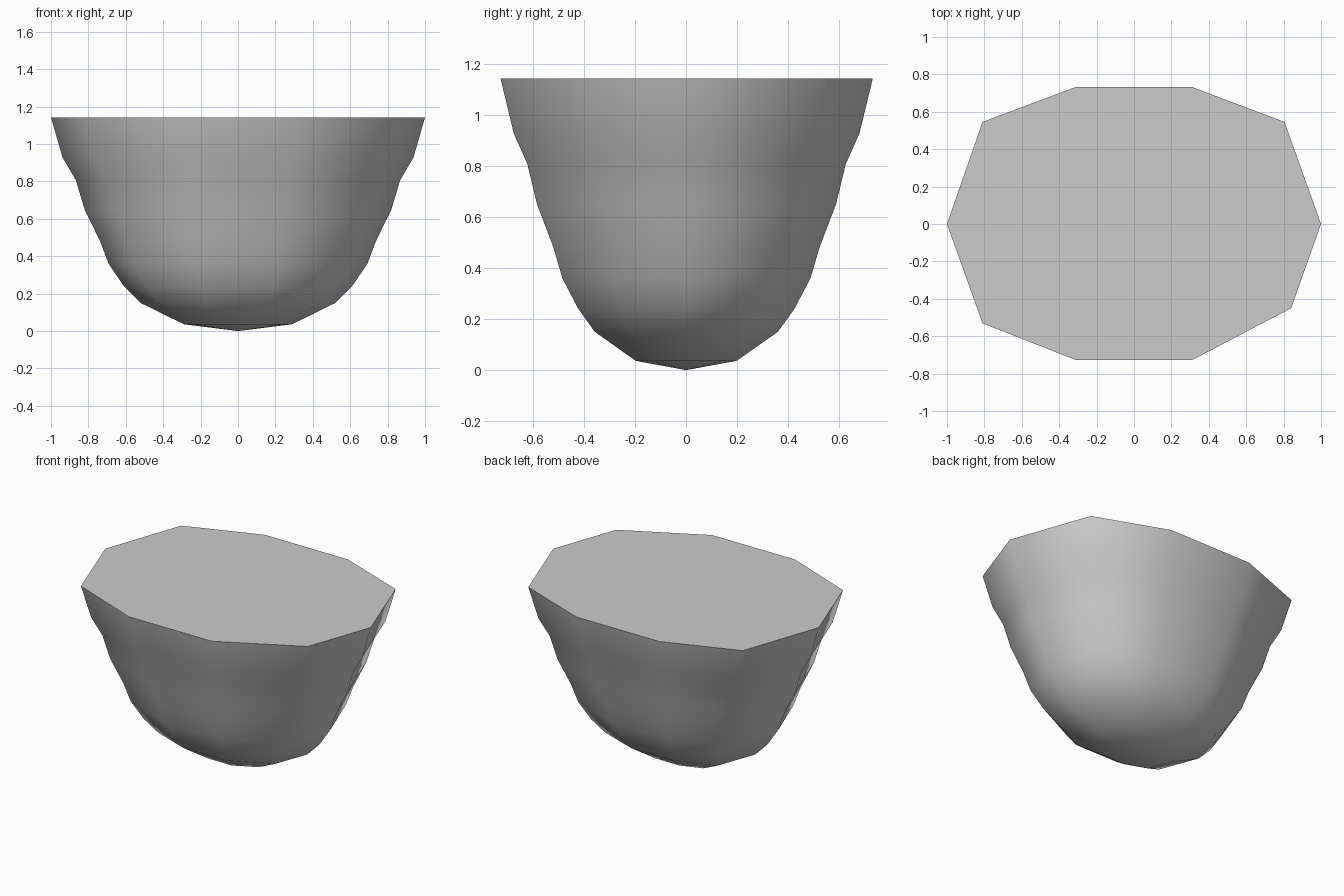
import bpy, bmesh, math

if "Cube" in bpy.data.objects:
    bpy.data.objects.remove(bpy.data.objects["Cube"])

# Rim outline, ten corners, normalised to half-widths of 1 in x and y
outline = [(1, 0), (0.805, 0.745), (0.312, 1), (-0.312, 1), (-0.81, 0.745),
           (-1, 0), (-0.81, -0.725), (-0.312, -0.993), (0.312, -0.993), (0.84, -0.615)]
# Side profile from bottom to top: height, half-width, half-depth
profile = [(0.036, 0.288, 0.198), (0.15, 0.52, 0.36), (0.24, 0.61, 0.425),
           (0.36, 0.692, 0.488), (0.48, 0.737, 0.523), (0.65, 0.82, 0.588),
           (0.807, 0.867, 0.626), (0.928, 0.938, 0.68), (1.143, 1.0, 0.732)]

bm = bmesh.new()
rings = [[bm.verts.new((x * w, y * d, z)) for x, y in outline] for z, w, d in profile]
n = len(outline)

# Pointed base
tip = bm.verts.new((0, 0, 0))
for i in range(n):
    bm.faces.new((tip, rings[0][(i + 1) % n], rings[0][i]))

# Walls
for low, high in zip(rings, rings[1:]):
    for i in range(n):
        j = (i + 1) % n
        bm.faces.new((low[i], low[j], high[j], high[i]))

# Flat top
bm.faces.new(rings[-1])
bmesh.ops.recalc_face_normals(bm, faces=bm.faces)

mesh = bpy.data.meshes.new("tapered_rock_base")
bm.to_mesh(mesh)
bm.free()
obj = bpy.data.objects.new("tapered_rock_base", mesh)
bpy.context.collection.objects.link(obj)

# Smooth sides, crisp rim
bpy.context.view_layer.objects.active = obj
obj.select_set(True)
bpy.ops.object.shade_smooth_by_angle(angle=math.radians(60))
